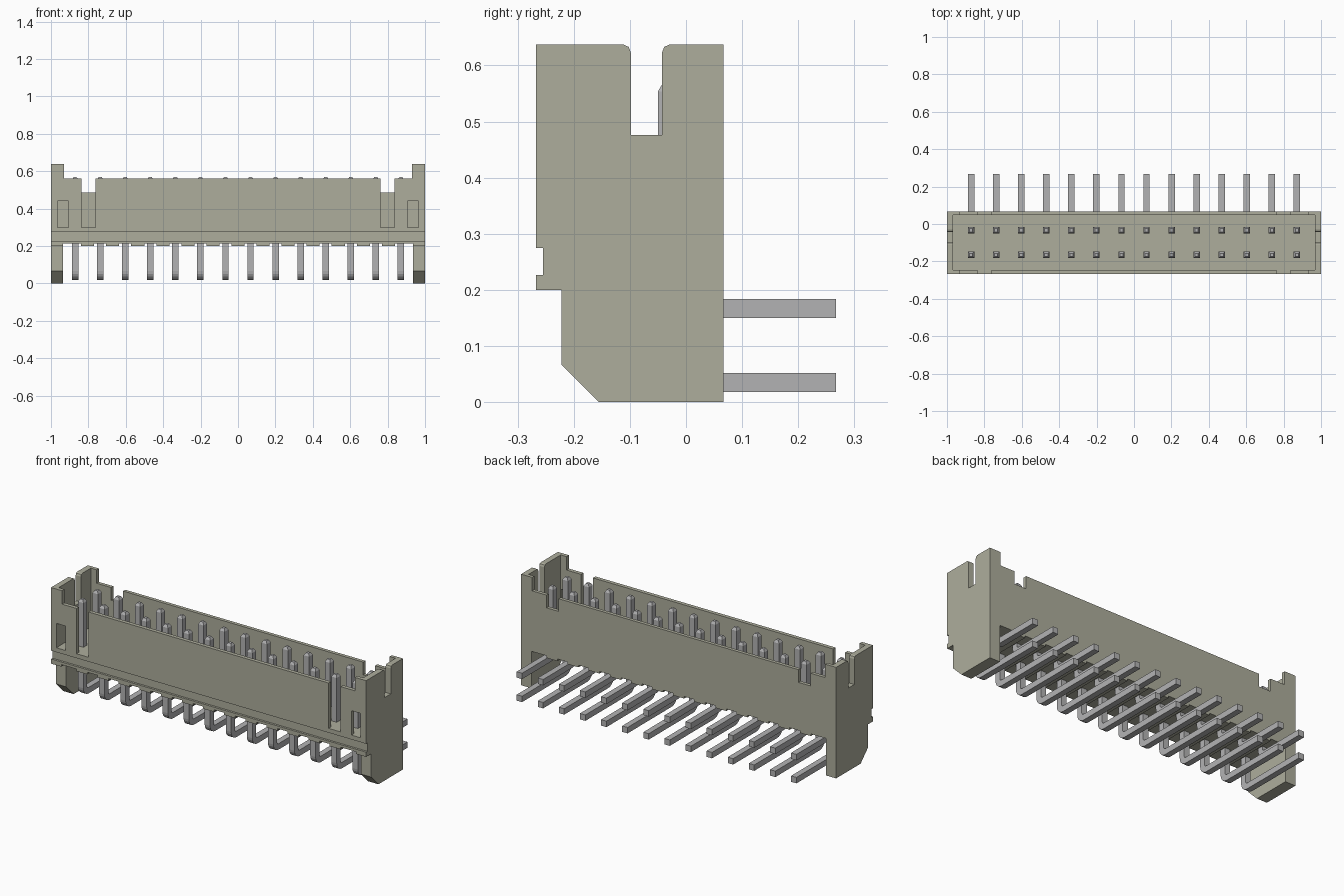
import bpy, bmesh, math
from mathutils import Vector

cube = bpy.data.objects.get("Cube")
if cube:
    bpy.data.objects.remove(cube, do_unlink=True)


def material(name, color):
    m = bpy.data.materials.new(name)
    m.use_nodes = True
    m.diffuse_color = color
    m.node_tree.nodes["Principled BSDF"].inputs["Base Color"].default_value = color
    return m


plastic = material("beige plastic", (0.42, 0.42, 0.335, 1))
metal = material("pin metal", (0.45, 0.45, 0.455, 1))


def finish(bm, name, mat):
    bmesh.ops.recalc_face_normals(bm, faces=bm.faces)
    mesh = bpy.data.meshes.new(name)
    bm.to_mesh(mesh)
    bm.free()
    mesh.materials.append(mat)
    obj = bpy.data.objects.new(name, mesh)
    bpy.context.collection.objects.link(obj)
    return obj


def extrude(name, profile, x0, x1, mat=plastic):
    """Extrude a closed (y, z) profile from x0 to x1."""
    bm = bmesh.new()
    face = bm.faces.new([bm.verts.new((x0, y, z)) for y, z in profile])
    geom = bmesh.ops.extrude_face_region(bm, geom=[face])["geom"]
    verts = [g for g in geom if isinstance(g, bmesh.types.BMVert)]
    bmesh.ops.translate(bm, verts=verts, vec=(x1 - x0, 0, 0))
    return finish(bm, name, mat)


def box(name, x, y, z):
    return extrude(name, [(y[0], z[0]), (y[1], z[0]), (y[1], z[1]), (y[0], z[1])], *x)


def cut(target, cutter):
    mod = target.modifiers.new("cut", "BOOLEAN")
    mod.operation = "DIFFERENCE"
    mod.solver = "EXACT"
    mod.object = cutter
    bpy.context.view_layer.objects.active = target
    bpy.ops.object.modifier_apply(modifier=mod.name)
    bpy.data.objects.remove(cutter, do_unlink=True)


FRONT, BACK, TOP, RIM, FLOOR, BASE = -0.267, 0.067, 0.637, 0.56, 0.3, 0.212
LEG_X = 0.935

# Housing shell with the groove along its front
housing = extrude("housing", [
    (FRONT, BASE), (BACK, BASE), (BACK, TOP), (FRONT, TOP), (FRONT, 0.275),
    (-0.255, 0.275), (-0.255, 0.227), (FRONT, 0.227)], -1, 1)

# Open cavity and the lower rim between the corner posts
cut(housing, box("cavity", (-0.967, 0.967), (FRONT + 0.022, BACK - 0.02), (FLOOR, 1)))
cut(housing, box("rim_cut", (-0.93, 0.93), (-0.5, 0.5), (RIM, 1)))

# End slots with rounded mouths
slot = [(-0.098, 0.476), (-0.043, 0.476), (-0.043, 0.622), (-0.039, 0.633),
        (-0.028, 0.638), (-0.028, 0.7), (-0.113, 0.7), (-0.113, 0.638),
        (-0.102, 0.633), (-0.098, 0.622)]
cut(housing, extrude("end_slot", slot, -1.1, 1.1))

# Front slots, back notches and front windows, mirrored on both ends
for side in (-1, 1):
    def span(a, b):
        return sorted((side * a, side * b))
    cut(housing, box("front_slot", span(0.762, 0.838), (-0.4, -0.2), (FLOOR, 1)))
    cut(housing, box("back_notch", span(0.762, 0.838), (0, 0.2), (0.487, 1)))
    cut(housing, box("window", span(0.907, 0.965), (-0.4, -0.2), (FLOOR, 0.44)))

# Legs with a chamfered front foot, and the flange end above each
leg = [(-0.222, BASE), (-0.222, 0.067), (-0.155, 0), (BACK, 0), (BACK, BASE)]
for side, label in ((-1, "right"), (1, "left")):
    a, b = sorted((side * LEG_X, side))
    extrude(label + "_leg", leg, a, b)
    box(label + "_flange_end", (a, b), (FRONT, -0.222), (0.2, BASE))

# Contact pins: square wire swept down, round a bend and out of the back
COUNT, PITCH, HALF = 14, 0.134, 0.017


def pin_mesh(name, y, z):
    r = 0.03
    up, back = Vector((0, 0, 1)), Vector((0, 1, 0))
    rings = [(Vector((0, y, 0.568)), back, 0.5), (Vector((0, y, 0.554)), back, 1)]
    for i in range(6):
        t = math.pi / 2 * i / 5
        n = back * math.cos(t) + up * math.sin(t)
        rings.append((Vector((0, y + r, z + r)) - n * r, n, 1))
    rings.append((Vector((0, 0.267, z)), up, 1))
    bm = bmesh.new()
    loops = []
    for p, n, s in rings:
        x = Vector((HALF * s, 0, 0))
        d = n * HALF * s
        loops.append([bm.verts.new(q) for q in (p + x + d, p - x + d, p - x - d, p + x - d)])
    for a, b in zip(loops, loops[1:]):
        for i in range(4):
            j = (i + 1) % 4
            bm.faces.new((a[i], a[j], b[j], b[i]))
    bm.faces.new(loops[0])
    bm.faces.new(loops[-1])
    return finish(bm, name, metal)


for name, y, z in (("front_row_pin", -0.165, 0.035), ("back_row_pin", -0.033, 0.167)):
    first = pin_mesh(name, y, z)
    for i in range(COUNT):
        pin = first if i == 0 else first.copy()
        if i:
            bpy.context.collection.objects.link(pin)
        pin.location.x = (i - (COUNT - 1) / 2) * PITCH

# Standoff ribs under the floor, between neighbouring pins
for i in range(COUNT - 1):
    x = (i - (COUNT - 2) / 2) * PITCH
    box("standoff_rib", (x - 0.035, x + 0.035), (FRONT, BACK), (0.2, BASE))
